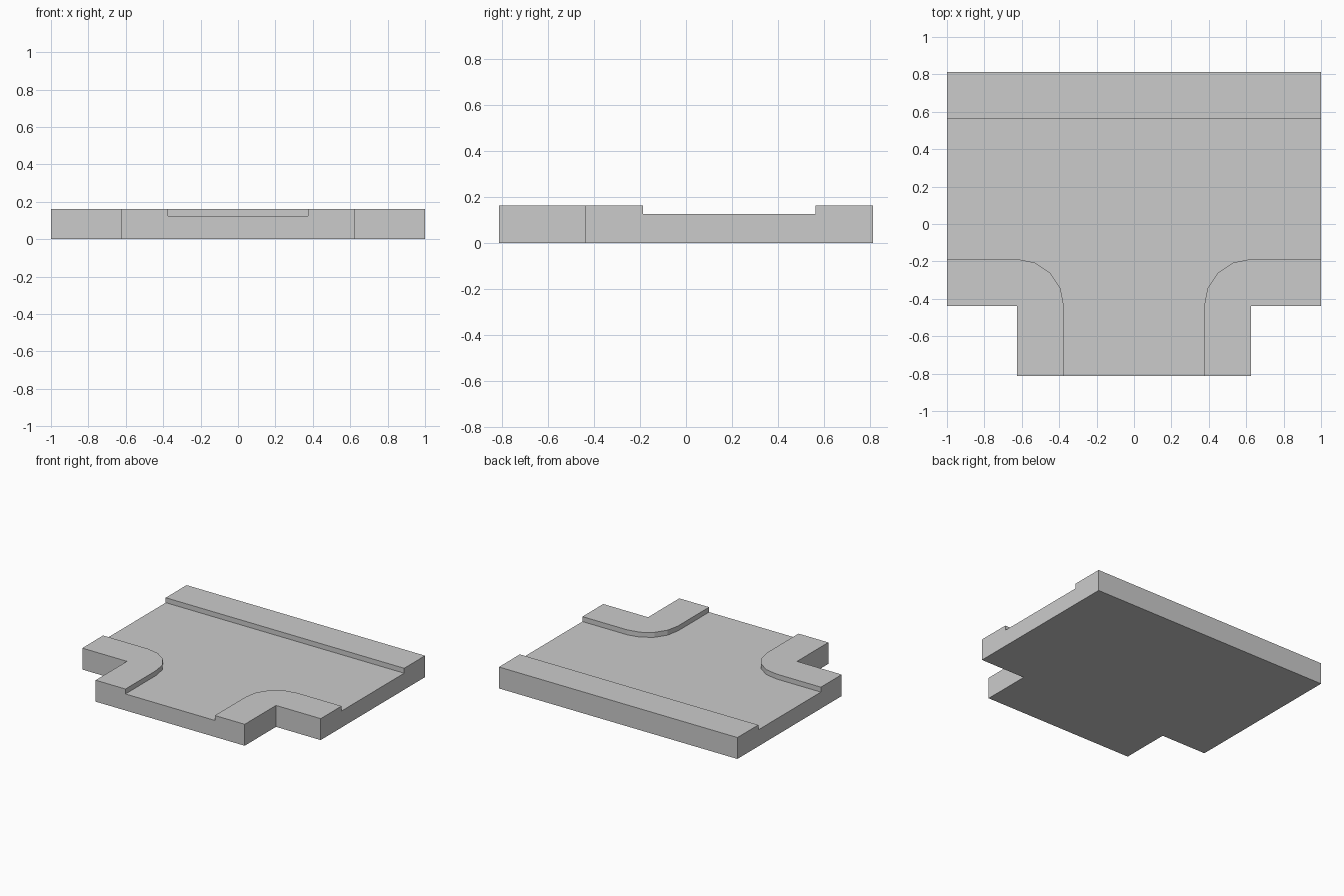
import bpy, bmesh
from math import sin, cos, pi

if "Cube" in bpy.data.objects:
    bpy.data.objects.remove(bpy.data.objects["Cube"])

ROAD_Z, CURB_Z = 0.125, 0.1625
X, Y = 1.0, 0.8125
W = 0.25                      # pavement width, also the corner radius
CX, CY = -0.625, -0.4375      # inner corner of the left notch


def mirrored(points):
    return [(-x, y) for x, y in reversed(points)]


# Plan outlines: rounded kerb line, corner pavements, rear pavement and road
arc = [(CX + W * sin(i * pi / 8), CY + W * cos(i * pi / 8)) for i in range(5)]
kerb_line = [(-X, CY + W)] + arc + [(CX + W, -Y)]
left_corner = [(CX, -Y), (CX, CY), (-X, CY)] + kerb_line
rear_strip = [(-X, Y - W), (X, Y - W), (X, Y), (-X, Y)]
road = [(-X, Y - W)] + kerb_line + mirrored(kerb_line) + [(X, Y - W)]

bm = bmesh.new()
shared = {}


def add_face(outline):
    verts = []
    for x, y in outline:
        key = (round(x, 5), round(y, 5))
        if key not in shared:
            shared[key] = bm.verts.new((x, y, 0))
        verts.append(shared[key])
    return bm.faces.new(verts)


def raise_faces(faces, height, keep):
    out = bmesh.ops.extrude_face_region(bm, geom=faces, use_keep_orig=keep)["geom"]
    verts = [g for g in out if isinstance(g, bmesh.types.BMVert)]
    bmesh.ops.translate(bm, verts=verts, vec=(0, 0, height))
    if not keep:
        bmesh.ops.delete(bm, geom=[f for f in faces if f.is_valid], context="FACES_ONLY")
    return [g for g in out if isinstance(g, bmesh.types.BMFace)]


# Slab up to road level, then pavements raised above it
plan = [add_face(p) for p in (road, left_corner, mirrored(left_corner), rear_strip)]
tops = raise_faces(plan, ROAD_Z, True)
bm.normal_update()
pavements = [f for f in tops
             if all(abs(v.co.z - ROAD_Z) < 1e-5 for v in f.verts)
             and len(f.verts) != len(road)]
raise_faces(pavements, CURB_Z - ROAD_Z, False)

# Merge coplanar faces into clean flat sides
bmesh.ops.recalc_face_normals(bm, faces=bm.faces)
bmesh.ops.dissolve_limit(bm, angle_limit=0.02, verts=bm.verts, edges=bm.edges)
bmesh.ops.recalc_face_normals(bm, faces=bm.faces)

mesh = bpy.data.meshes.new("road_t_junction")
bm.to_mesh(mesh)
bm.free()
bpy.context.collection.objects.link(bpy.data.objects.new("road_t_junction", mesh))
